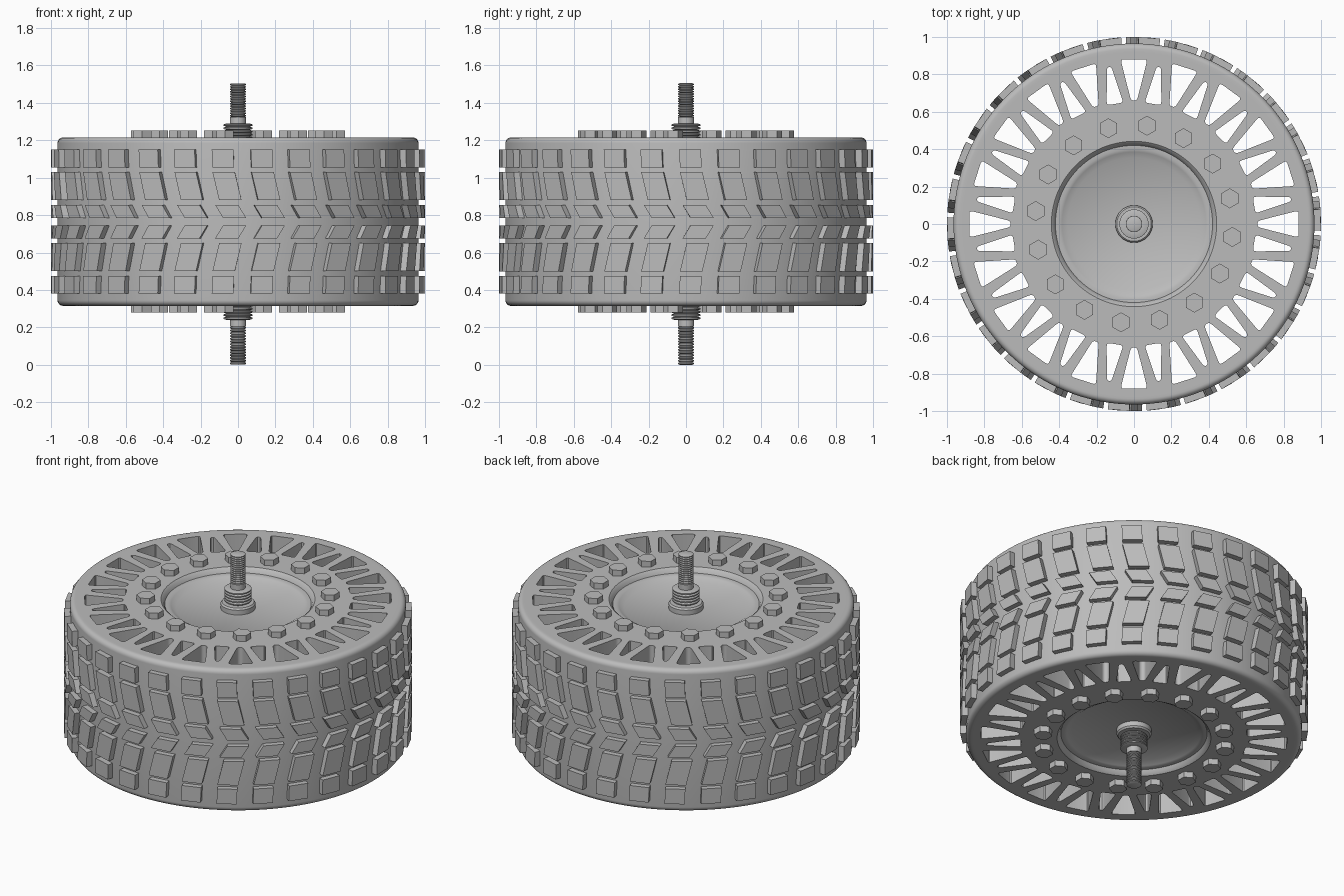
import bpy, bmesh
from math import sin, cos, pi, radians
from mathutils import Vector

cube = bpy.data.objects.get("Cube")
if cube:
    bpy.data.objects.remove(cube)

MID = 0.765      # middle height of the wheel
HALF = 0.45      # half width of the wheel
GREY = (0.5, 0.5, 0.5, 1)

mat = bpy.data.materials.new("plain grey")
mat.use_nodes = True
mat.diffuse_color = GREY
mat.node_tree.nodes["Principled BSDF"].inputs["Base Color"].default_value = GREY


def finish(name, bm, smooth=True):
    bmesh.ops.recalc_face_normals(bm, faces=bm.faces)
    mesh = bpy.data.meshes.new(name)
    bm.to_mesh(mesh)
    bm.free()
    mesh.materials.append(mat)
    ob = bpy.data.objects.new(name, mesh)
    bpy.context.collection.objects.link(ob)
    if smooth:
        bpy.ops.object.select_all(action='DESELECT')
        ob.select_set(True)
        bpy.context.view_layer.objects.active = ob
        bpy.ops.object.shade_smooth_by_angle(angle=radians(35))
    return ob


def lathe(name, profile, steps=96):
    """Revolve (radius, height) points around the z axis."""
    bm = bmesh.new()
    vs = [bm.verts.new((r, 0, z)) for r, z in profile]
    es = [bm.edges.new(p) for p in zip(vs, vs[1:])]
    bmesh.ops.spin(bm, geom=vs + es, axis=(0, 0, 1), cent=(0, 0, 0),
                   angle=2 * pi, steps=steps, use_duplicate=False)
    bmesh.ops.remove_doubles(bm, verts=bm.verts, dist=0.0001)
    return finish(name, bm)


def both_sides(half):
    """Extend a profile given as (radius, offset from middle) to both sides."""
    return [(r, MID + h) for r, h in half] + [(r, MID - h) for r, h in reversed(half)]


# Tyre shell with rounded shoulders
shell = [(0.92, HALF)]
for i in range(7):
    a = pi / 2 * (1 - i / 6)
    shell.append((0.935 + 0.03 * cos(a), HALF - 0.03 + 0.03 * sin(a)))
lathe("tyre_shell", both_sides(shell), 128)

# Recessed hub with a central plate
lathe("hub", both_sides([(0, 0.395), (0.355, 0.395), (0.385, 0.415), (0.40, 0.42),
                         (0.42, 0.42), (0.43, 0.44), (0.442, HALF)]))


# Spoked web: flat outline with rounded truss holes, extruded through the wheel
def circle(r, n=128):
    return [Vector((r * cos(2 * pi * i / n), r * sin(2 * pi * i / n))) for i in range(n)]


def hole(angle, r_in, w_in, r_out, w_out, rad=0.018):
    pts = [Vector(p) for p in ((r_in, -w_in), (r_out, -w_out), (r_out, w_out), (r_in, w_in))]
    out = []
    for i, p in enumerate(pts):
        before, after = pts[i - 1] - p, pts[(i + 1) % 4] - p
        a = p + before.normalized() * min(rad, before.length * 0.45)
        b = p + after.normalized() * min(rad, after.length * 0.45)
        for t in (0, 0.33, 0.67, 1):
            out.append(a.lerp(p, t).lerp(p.lerp(b, t), t))
    c, s = cos(angle), sin(angle)
    return [Vector((v.x * c - v.y * s, v.x * s + v.y * c)) for v in out]


PAIRS = 20
loops = [circle(0.92), circle(0.442, 96)]
for i in range(PAIRS):
    a = pi / 2 + 2 * pi * i / PAIRS
    loops.append(hole(a, 0.66, 0.016, 0.88, 0.072))
    loops.append(hole(a + pi / PAIRS, 0.65, 0.045, 0.85, 0.012))
curve = bpy.data.curves.new("web_outline", 'CURVE')
curve.dimensions = '2D'
curve.fill_mode = 'BOTH'
curve.extrude = HALF
for pts in loops:
    sp = curve.splines.new('POLY')
    sp.points.add(len(pts) - 1)
    for q, p in zip(sp.points, pts):
        q.co = (p.x, p.y, 0, 1)
    sp.use_cyclic_u = True
outline = bpy.data.objects.new("web_outline", curve)
bpy.context.collection.objects.link(outline)
bpy.context.view_layer.update()
bm = bmesh.new()
bm.from_mesh(outline.to_mesh())
outline.to_mesh_clear()
bpy.data.objects.remove(outline)
bmesh.ops.remove_doubles(bm, verts=bm.verts, dist=0.0001)
bmesh.ops.translate(bm, verts=bm.verts, vec=(0, 0, MID))
finish("spoked_web", bm)

# Tread blocks: three mirrored rows that lean into a chevron
# (far offset, near offset, shift at far edge, shift at near edge, half width)
ROWS = [(0.385, 0.29, 0, 0.004, 0.058),
        (0.265, 0.115, 0.006, 0.042, 0.06),
        (0.09, 0.02, 0.022, 0.065, 0.062)]
COLUMNS = 30
bm = bmesh.new()
for i in range(COLUMNS):
    base = -pi / 2 - 0.083 + 2 * pi * i / COLUMNS
    for far, near, s_far, s_near, w in ROWS:
        for side in (1, -1):
            rings = []
            for r in (0.955, 1.0):
                corners = ((s_far - w, far), (s_far + w, far),
                           (s_near + w, near), (s_near - w, near))
                rings.append([bm.verts.new((r * cos(base + t), r * sin(base + t),
                                            MID + side * h)) for t, h in corners])
            low, top = rings
            bm.faces.new(top)
            bm.faces.new(low)
            for k in range(4):
                n = (k + 1) % 4
                bm.faces.new((low[k], low[n], top[n], top[k]))
finish("tread_blocks", bm, smooth=False)

# Hexagonal bolts on both faces
BOLTS = 16
for side, label in ((1, "top"), (-1, "bottom")):
    bm = bmesh.new()
    for i in range(BOLTS):
        a = radians(-7.5) + 2 * pi * i / BOLTS
        new = bmesh.ops.create_cone(bm, cap_ends=True, segments=6, radius1=0.053,
                                    radius2=0.053, depth=0.045)["verts"]
        bmesh.ops.translate(bm, verts=new, vec=(0.53 * cos(a), 0.53 * sin(a),
                                                MID + side * (HALF + 0.014)))
    finish(label + "_bolts", bm, smooth=False)


# Axle: collar, ribbed nut, plain neck and threaded end
def ribs(start, end, r_low, r_high, count):
    pts = []
    step = (end - start) / count
    for i in range(count):
        z = start + i * step
        pts += [(r_low, z), (r_high, z + step * 0.3), (r_high, z + step * 0.7)]
    return pts + [(r_low, end)]


axle = [(0, 0.38), (0.10, 0.38), (0.10, 0.425), (0.092, 0.435), (0.06, 0.435)]
axle += ribs(0.44, 0.525, 0.062, 0.078, 5)
axle += [(0.044, 0.525), (0.044, 0.56)]
axle += ribs(0.56, 0.74, 0.034, 0.043, 14)
axle += [(0, 0.74)]
# Scale each end so that the tips meet the full height
for side, label, reach in ((1, "top", 0.74), (-1, "bottom", 0.765)):
    lathe(label + "_axle", [(r, MID + side * (h + max(0, h - 0.56) * (reach - 0.74) / 0.18))
                            for r, h in axle], 32)
